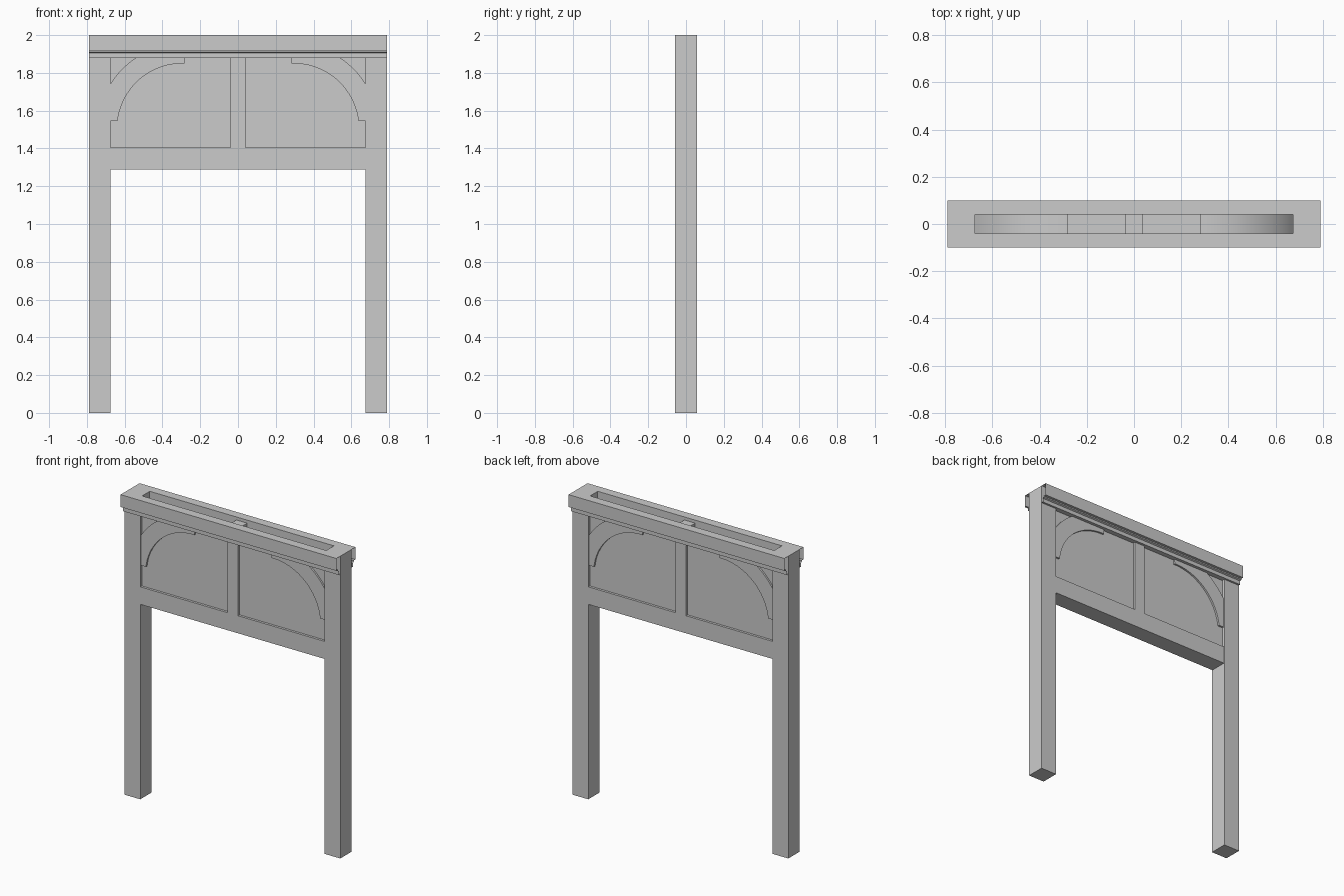
import bpy, bmesh, math

if "Cube" in bpy.data.objects:
    bpy.data.objects.remove(bpy.data.objects["Cube"])

HALF_W, INNER, POST_D = 0.79, 0.674, 0.059   # outer x, inner x of posts, half depth
PANEL, BRACE, STUD = 0.04, 0.052, 0.056      # half depths of panels, braces, rail and stud


def finish(name, bm):
    bmesh.ops.recalc_face_normals(bm, faces=bm.faces)
    me = bpy.data.meshes.new(name)
    bm.to_mesh(me)
    bm.free()
    ob = bpy.data.objects.new(name, me)
    bpy.context.collection.objects.link(ob)
    return ob


def box(name, x0, x1, y0, y1, z0, z1):
    bm = bmesh.new()
    bmesh.ops.create_cube(bm, size=1)
    for v in bm.verts:
        v.co = (x0 + (v.co.x + .5) * (x1 - x0),
                y0 + (v.co.y + .5) * (y1 - y0),
                z0 + (v.co.z + .5) * (z1 - z0))
    return finish(name, bm)


def prism(name, ring_a, ring_b, caps=True):
    bm = bmesh.new()
    a = [bm.verts.new(p) for p in ring_a]
    b = [bm.verts.new(p) for p in ring_b]
    n = len(a)
    for i in range(n):
        j = (i + 1) % n
        bm.faces.new((a[i], a[j], b[j], b[i]))
    if caps:
        bm.faces.new(a)
        bm.faces.new(b[::-1])
    return finish(name, bm)


# Curved brace outline for the right side (x, z): inner arc, then outer arc cut by the post
cx, cz, r_in, r_out, steps = 0.295, 1.505, 0.345, 0.448, 20


def arc(r, a0, a1):
    return [(cx + r * math.cos(a0 + (a1 - a0) * i / steps),
             cz + r * math.sin(a0 + (a1 - a0) * i / steps)) for i in range(steps + 1)]


top_angle = math.radians(92)
foot_z = 1.545
brace = arc(r_in, math.asin((foot_z - cz) / r_in), top_angle)
brace += arc(r_out, top_angle, math.acos((INNER - cx) / r_out))
brace.append((INNER, foot_z))

# Crown moulding cross-section (y, z), left open at its ends
crown = [(PANEL, 1.88), (0.072, 1.88), (0.072, 1.905), (0.082, 1.91),
         (0.082, 1.918), (0.099, 1.918), (0.099, 2.0), (PANEL, 2.0)]

for s, side, face in ((-1, "left", "front"), (1, "right", "back")):
    # Posts
    x0, x1 = sorted((s * INNER, s * HALF_W))
    box(side + "_post", x0, x1, -POST_D, POST_D, 0, 2)
    # Braces
    ob = prism(side + "_brace", [(s * x, -BRACE, z) for x, z in brace],
               [(s * x, BRACE, z) for x, z in brace])
    bpy.context.view_layer.objects.active = ob
    ob.select_set(True)
    bpy.ops.object.shade_smooth_by_angle(angle=math.radians(30))
    ob.select_set(False)
    # Crown moulding
    prism(face + "_crown_moulding", [(-HALF_W, s * y, z) for y, z in crown],
          [(HALF_W, s * y, z) for y, z in crown], caps=False)
    # Thin infill panels with a hollow between them
    bm = bmesh.new()
    corners = [(-INNER, 1.404), (INNER, 1.404), (INNER, 1.88), (-INNER, 1.88)]
    bm.faces.new([bm.verts.new((x, s * PANEL, z)) for x, z in corners[::-s]])
    finish(face + "_infill_panel", bm)

# Lower rail and middle stud
box("lower_rail", -INNER, INNER, -STUD, STUD, 1.288, 1.404)
box("middle_stud", -0.039, 0.039, -STUD, STUD, 1.404, 1.98)
